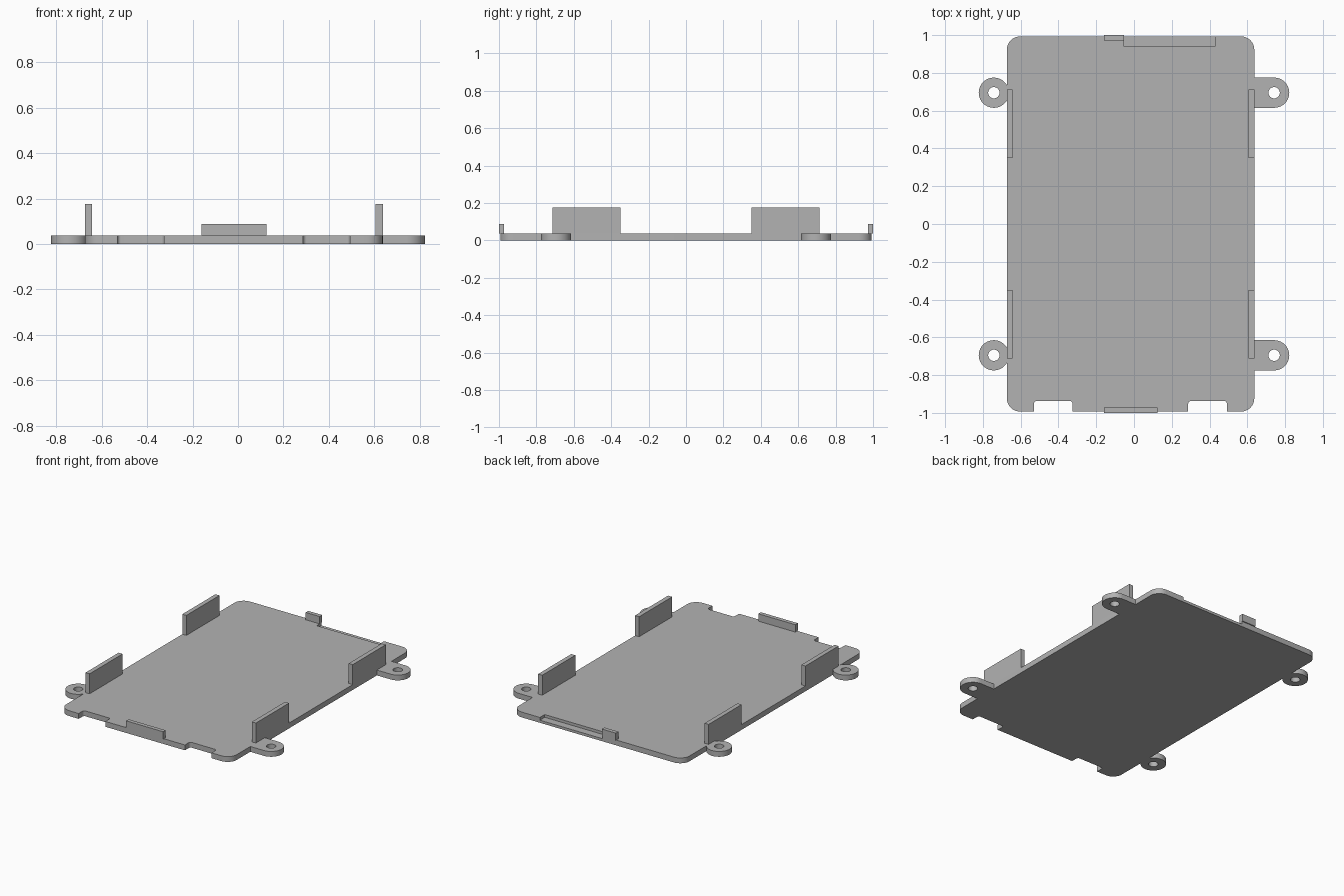
import bpy, bmesh, math
from mathutils import Vector

if "Cube" in bpy.data.objects:
    bpy.data.objects.remove(bpy.data.objects["Cube"])

T = 0.037                      # plate thickness
XL, XR, YE = -0.673, 0.637, 0.993

grey = bpy.data.materials.new("grey plastic")
grey.diffuse_color = (0.45, 0.45, 0.45, 1)
grey.use_nodes = True
grey.node_tree.nodes["Principled BSDF"].inputs["Base Color"].default_value = grey.diffuse_color


def prism(name, outline, z0, z1):
    """Extrude a counter-clockwise outline from z0 to z1."""
    bm = bmesh.new()
    base = bm.faces.new([bm.verts.new((x, y, z0)) for x, y in outline])
    top = bmesh.ops.extrude_face_region(bm, geom=[base])["geom"]
    bmesh.ops.translate(bm, vec=(0, 0, z1 - z0),
                        verts=[v for v in top if isinstance(v, bmesh.types.BMVert)])
    bmesh.ops.recalc_face_normals(bm, faces=bm.faces)
    me = bpy.data.meshes.new(name)
    bm.to_mesh(me)
    bm.free()
    me.materials.append(grey)
    ob = bpy.data.objects.new(name, me)
    bpy.context.collection.objects.link(ob)
    return ob


def box(name, x0, x1, y0, y1, z0, z1):
    return prism(name, [(x0, y0), (x1, y0), (x1, y1), (x0, y1)], z0, z1)


def arc(cx, cy, r, a0, a1, n):
    return [(cx + r * math.cos(a0 + (a1 - a0) * i / n),
             cy + r * math.sin(a0 + (a1 - a0) * i / n)) for i in range(n + 1)]


def rounded(corners, n=8):
    """Outline from (x, y, radius) right-angle corners."""
    out = []
    for i, (x, y, r) in enumerate(corners):
        p = Vector((x, y))
        if r == 0:
            out.append((x, y))
            continue
        a = (Vector(corners[i - 1][:2]) - p).normalized()
        b = (Vector(corners[(i + 1) % len(corners)][:2]) - p).normalized()
        c = p + (a + b) * r
        for k in range(n + 1):
            t = math.pi / 2 * k / n
            out.append(tuple(c - b * r * math.cos(t) - a * r * math.sin(t)))
    return out


def cut(ob, cutter):
    """Subtract the cutter and discard it."""
    m = ob.modifiers.new("cut", "BOOLEAN")
    m.operation, m.solver, m.object = "DIFFERENCE", "EXACT", cutter
    bpy.context.view_layer.update()
    dg = bpy.context.evaluated_depsgraph_get()
    me = bpy.data.meshes.new_from_object(ob.evaluated_get(dg))
    ob.modifiers.clear()
    ob.data = me
    bpy.data.objects.remove(cutter)


def smooth(ob):
    bpy.ops.object.select_all(action="DESELECT")
    ob.select_set(True)
    bpy.context.view_layer.objects.active = ob
    bpy.ops.object.shade_smooth_by_angle(angle=math.radians(30))


# Base plate with rounded corners and two front notches
R, F, NY = 0.07, 0.015, -0.937
corners = [(XL, -YE, R)]
for a, b in ((-0.53, -0.325), (0.287, 0.492)):
    corners += [(a, -YE, 0), (a, NY, F), (b, NY, F), (b, -YE, 0)]
corners += [(XR, -YE, R), (XR, YE, R), (XL, YE, R)]
plate = prism("base_plate", rounded(corners), 0, T)

# Shallow step along the back edge
cut(plate, box("step_cutter", -0.053, 0.428, 0.94, 1.1, 0.018, 0.1))
smooth(plate)

# Mounting lugs: round on the left, straight-sided on the right
for label, y in (("front", -0.695), ("back", 0.695)):
    shapes = {
        "left": (-0.742, arc(-0.742, y, 0.08, 0, 2 * math.pi, 40)[:-1]),
        "right": (0.742, [(XR, y - 0.08)]
                  + arc(0.742, y, 0.08, -math.pi / 2, math.pi / 2, 20)
                  + [(XR, y + 0.08)]),
    }
    for side, (cx, outline) in shapes.items():
        lug = prism(f"{label}_{side}_lug", outline, 0, T)
        cut(lug, prism("hole_cutter", arc(cx, y, 0.03, 0, 2 * math.pi, 32)[:-1], -0.1, 0.1))
        smooth(lug)

# Upright side walls
for label, y0, y1 in (("front", -0.713, -0.35), ("back", 0.35, 0.713)):
    box(f"{label}_left_wall", XL, XL + 0.031, y0, y1, T, 0.176)
    box(f"{label}_right_wall", XR - 0.031, XR, y0, y1, T, 0.176)

# Small end clips, slightly overhanging the plate
box("front_clip", -0.16, 0.125, -1.0, -0.972, T, 0.088)
box("back_clip", -0.16, -0.053, 0.972, 1.0, T, 0.088)
